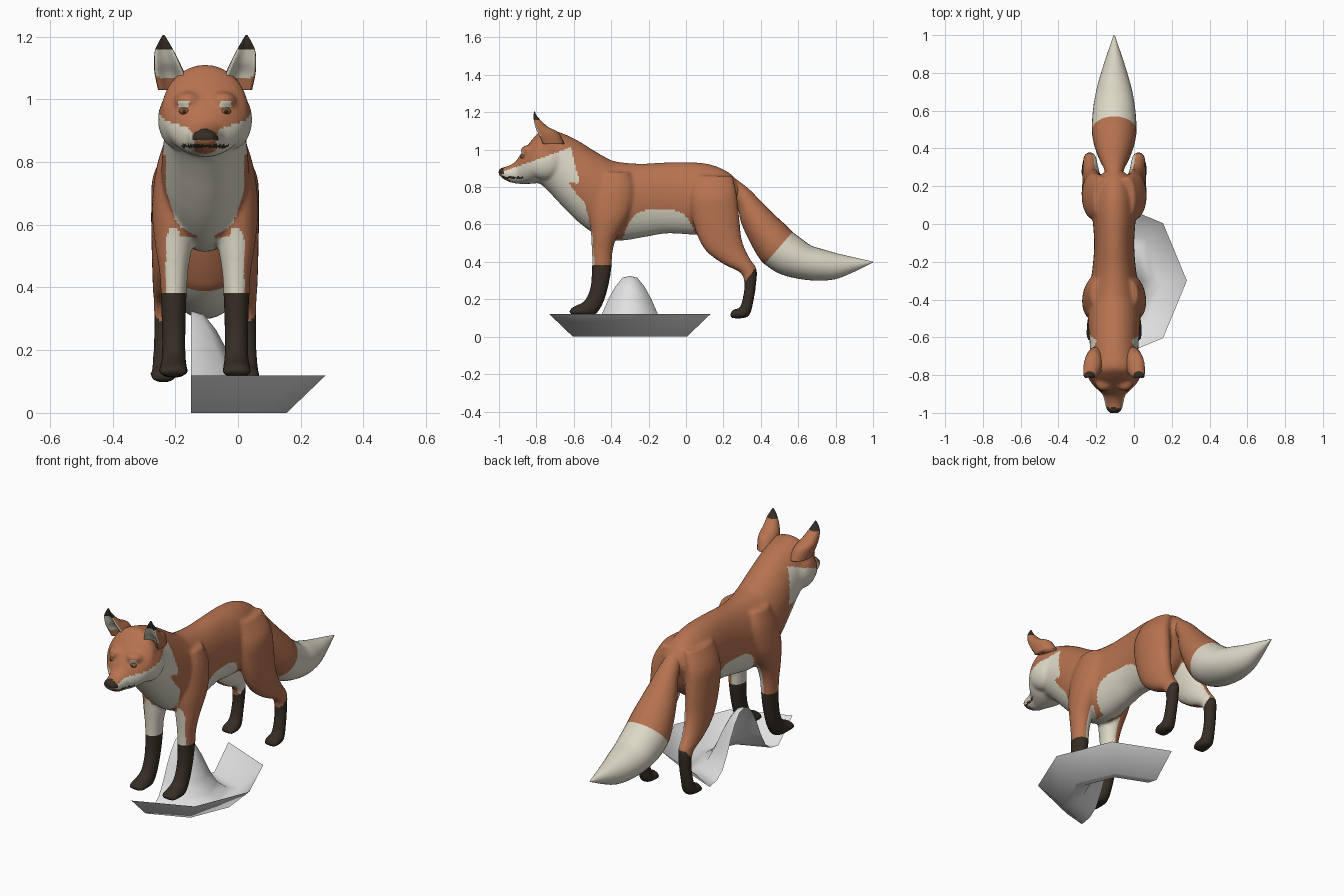
import bpy, bmesh, math
from mathutils import Vector

if "Cube" in bpy.data.objects:
    bpy.data.objects.remove(bpy.data.objects["Cube"])

CX = -0.105  # the animal's centre plane


def mat(name, col):
    m = bpy.data.materials.new(name)
    m.diffuse_color = (*col, 1)
    m.use_nodes = True
    m.node_tree.nodes["Principled BSDF"].inputs["Base Color"].default_value = m.diffuse_color
    return m


ORANGE = mat("orange fur", (0.47, 0.17, 0.08))
CREAM = mat("cream fur", (0.72, 0.69, 0.57))
DARK = mat("dark brown fur", (0.036, 0.027, 0.018))
GREY = mat("grey ground", (0.75, 0.75, 0.75))
AMBER = mat("amber eye", (0.25, 0.11, 0.035))
FUR = [ORANGE, CREAM, DARK]


def spline(rows, sub):
    """Catmull-Rom resampling of the section rows."""
    out = []
    for i in range(len(rows) - 1):
        a, b, c, d = (rows[max(0, min(len(rows) - 1, i + k))] for k in (-1, 0, 1, 2))
        for s in range(sub):
            t = s / sub
            out.append([q + 0.5 * t * (r - p + t * (2*p - 5*q + 4*r - e + t * (3*(q - r) + e - p)))
                        for p, q, r, e in zip(a, b, c, d)])
    return out + [rows[-1]]


def loft(bm, rows, side=1, n=24, sub=4, cup=False):
    """Rows: first edge y,z, second edge y,z, x offset, half width."""
    rings = []
    for y1, z1, y2, z2, x, rx in spline(rows, sub):
        ring = []
        for k in range(n):
            a = 2 * math.pi * k / n
            s = math.sin(a)
            f = s * (2 - 1.9 * s) if cup and s > 0 else s
            ring.append(bm.verts.new((CX + side * x + math.cos(a) * abs(rx),
                                      (y1 + y2) / 2 + f * (y1 - y2) / 2,
                                      (z1 + z2) / 2 + f * (z1 - z2) / 2)))
        rings.append(ring)
    for r, q in zip(rings, rings[1:]):
        for k in range(n):
            bm.faces.new((r[k], r[(k+1) % n], q[(k+1) % n], q[k]))
    bm.faces.new(rings[0])
    bm.faces.new(rings[-1])


def ball(bm, centre, size):
    vs = bmesh.ops.create_uvsphere(bm, u_segments=16, v_segments=10, radius=1)["verts"]
    for v in vs:
        v.co = Vector(centre) + Vector(a * b for a, b in zip(v.co, size))


def finish(bm, name, mats, closed=True):
    if closed:
        bmesh.ops.recalc_face_normals(bm, faces=bm.faces)
    me = bpy.data.meshes.new(name)
    bm.to_mesh(me)
    bm.free()
    for m in mats:
        me.materials.append(m)
    ob = bpy.data.objects.new(name, me)
    bpy.context.collection.objects.link(ob)
    me.polygons.foreach_set("use_smooth", [True] * len(me.polygons))
    return ob


def paint(ob, rule):
    for p in ob.data.polygons:
        p.material_index = rule(abs(p.center.x - CX), p.center.y, p.center.z, p.normal,
                                p.normal.x * (1 if p.center.x > CX else -1))


# Torso, neck and head: back line and belly line with half widths
TRUNK = [(.30, .80, .26, .72, 0, .045), (.24, .87, .22, .62, 0, .09), (.15, .915, .14, .55, 0, .11),
         (.05, .932, .05, .545, 0, .115), (-.1, .932, -.1, .552, 0, .106), (-.25, .925, -.22, .533, 0, .115),
         (-.38, .938, -.36, .513, 0, .135), (-.44, .965, -.47, .54, 0, .14), (-.5, 1.0, -.56, .60, 0, .138),
         (-.56, 1.038, -.64, .675, 0, .132), (-.63, 1.075, -.71, .75, 0, .128), (-.7, 1.10, -.765, .805, 0, .13),
         (-.76, 1.11, -.79, .82, 0, .138), (-.80, 1.08, -.82, .818, 0, .138), (-.85, 1.02, -.85, .816, 0, .115),
         (-.885, .975, -.88, .816, 0, .082), (-.91, .938, -.90, .818, 0, .06), (-.95, .913, -.93, .822, 0, .051),
         (-.988, .903, -.968, .838, 0, .042), (-1.004, .888, -.999, .862, 0, .024)]
# Legs: front line and back line
FRONT_LEG = [(-.45, .88, -.30, .88, .08, .045), (-.50, .78, -.27, .78, .09, .066), (-.515, .65, -.30, .65, .10, .07),
             (-.508, .55, -.37, .53, .10, .06), (-.503, .45, -.393, .45, .10, .046), (-.503, .37, -.398, .37, .10, .041),
             (-.51, .27, -.415, .27, .10, .038), (-.54, .195, -.445, .175, .10, .038), (-.585, .168, -.49, .116, .101, .044),
             (-.612, .153, -.56, .114, .101, .047), (-.625, .135, -.61, .116, .101, .038)]
HIND_LEG = [(.02, .86, .25, .86, .065, .045), (.02, .75, .27, .77, .10, .065), (.03, .65, .283, .66, .108, .064),
            (.06, .54, .295, .54, .112, .059), (.11, .455, .315, .47, .118, .051), (.2, .388, .347, .41, .124, .043),
            (.29, .342, .378, .36, .128, .036), (.312, .28, .375, .28, .13, .033), (.302, .2, .363, .2, .132, .033),
            (.285, .155, .34, .115, .133, .037), (.252, .145, .295, .098, .133, .042), (.235, .118, .24, .1, .133, .034)]
bm = bmesh.new()
loft(bm, TRUNK, n=32)
for s in (-1, 1):
    loft(bm, FRONT_LEG, s)
    loft(bm, HIND_LEG, s)
    ball(bm, (CX + s * .085, -.755, .935), (.066, .10, .095))   # cheeks
    ball(bm, (CX + s * .055, -.84, .995), (.045, .045, .03))    # brows
bmesh.ops.recalc_face_normals(bm, faces=bm.faces)
body = finish(bm, "fox_body", FUR)
rm = body.modifiers.new("fuse", "REMESH")
rm.mode, rm.voxel_size, rm.use_smooth_shade = "VOXEL", .009, True
sm = body.modifiers.new("relax", "SMOOTH")
sm.factor, sm.iterations = .5, 5
dg = bpy.context.evaluated_depsgraph_get()
fused = bpy.data.meshes.new_from_object(body.evaluated_get(dg))
body.modifiers.clear()
body.data = fused
fused.materials.clear()
for m in FUR:
    fused.materials.append(m)


def body_rule(dx, y, z, n, out):
    # stockings
    if (y < -.3 and z < .38) or (y > .2 and z < .30 + (y - .32) * 1.3):
        return 2
    # muzzle: nose, mouth line, chin
    if y < -.972 and z > .872:
        return 2
    if y < -.87 and abs(z - .851) < .005:
        return 2
    if y < -.94 and dx < .034:
        return 0
    # brow spots
    if y < -.84 and .975 < z < .995 and .05 < dx < .085:
        return 1
    # cheeks, throat and chest
    if z < .885 + .36 * (y + .97) and y < -.5 - (z - .55) * .25 and (dx < .125 or z > .82):
        return 1
    # inner legs
    if z < .56 and -.53 < y < -.34 and dx < .10 and out < .3:
        return 1
    if .06 < y and .3 < z < .62 and out < -.5:
        return 1
    # belly
    if -.36 < y < .07 and z < .68 - 100 * (y + .14) ** 4:
        return 1
    return 0


paint(body, body_rule)
fused.polygons.foreach_set("use_smooth", [True] * len(fused.polygons))

# Brush tail with cream tip
bm = bmesh.new()
loft(bm, [(.23, .87, .21, .76, 0, .04), (.33, .795, .27, .71, 0, .055), (.4, .725, .295, .61, 0, .078),
          (.47, .655, .34, .51, 0, .1), (.53, .60, .385, .43, 0, .114), (.57, .56, .42, .388, 0, .118),
          (.62, .522, .50, .337, 0, .116), (.67, .487, .60, .31, 0, .108), (.73, .468, .70, .30, 0, .093),
          (.81, .445, .80, .308, 0, .068), (.9, .424, .895, .345, 0, .038), (1.0, .401, .999, .396, 0, .003)],
     n=32, sub=6)
tail = finish(bm, "fox_tail", FUR)
paint(tail, lambda dx, y, z, n, out: int(y > .57 + (z - .56) * .86))

# Cupped ears with dark tips, eyes with pupils
EAR = [(-.80, 1.03, -.65, 1.03, .098, .052), (-.82, 1.075, -.68, 1.09, .113, .048),
       (-.825, 1.115, -.735, 1.12, .122, .041), (-.825, 1.155, -.775, 1.155, .13, .030),
       (-.82, 1.185, -.80, 1.185, .132, .015), (-.812, 1.205, -.808, 1.205, .132, .003)]
for s, side in ((-1, "right"), (1, "left")):
    bm = bmesh.new()
    loft(bm, EAR, s, sub=8, cup=True)
    ear = finish(bm, side + "_ear", FUR)
    paint(ear, lambda dx, y, z, n, out: 2 if z > 1.16 else int(n.y < -.3 and z > 1.07))
    bm = bmesh.new()
    ball(bm, (CX + s * .065, -.868, .962), (.018, .016, .012))
    finish(bm, side + "_eye", [AMBER])
    bm = bmesh.new()
    ball(bm, (CX + s * .067, -.880, .962), (.006, .006, .007))
    finish(bm, side + "_pupil", [DARK])

# Ground: half of an eight-sided dish with a mound in the middle
PROFILE = [(.04, .315), (.08, .265), (.115, .2), (.15, .12), (.19, .05), (.24, .012), (.305, 0), (.43, .12)]
bm = bmesh.new()
peak = bm.verts.new((-.15, -.3, .325))
rows = [[bm.verts.new((-.15 + r * math.cos(a), -.3 + r * math.sin(a), z)) for r, z in PROFILE]
        for a in (math.pi / 4 * (k - 2) for k in range(5))]
for p, q in zip(rows, rows[1:]):
    bm.faces.new((peak, p[0], q[0]))
    for i in range(len(PROFILE) - 1):
        bm.faces.new((p[i], p[i+1], q[i+1], q[i]))
finish(bm, "ground_mound", [GREY], closed=False)
